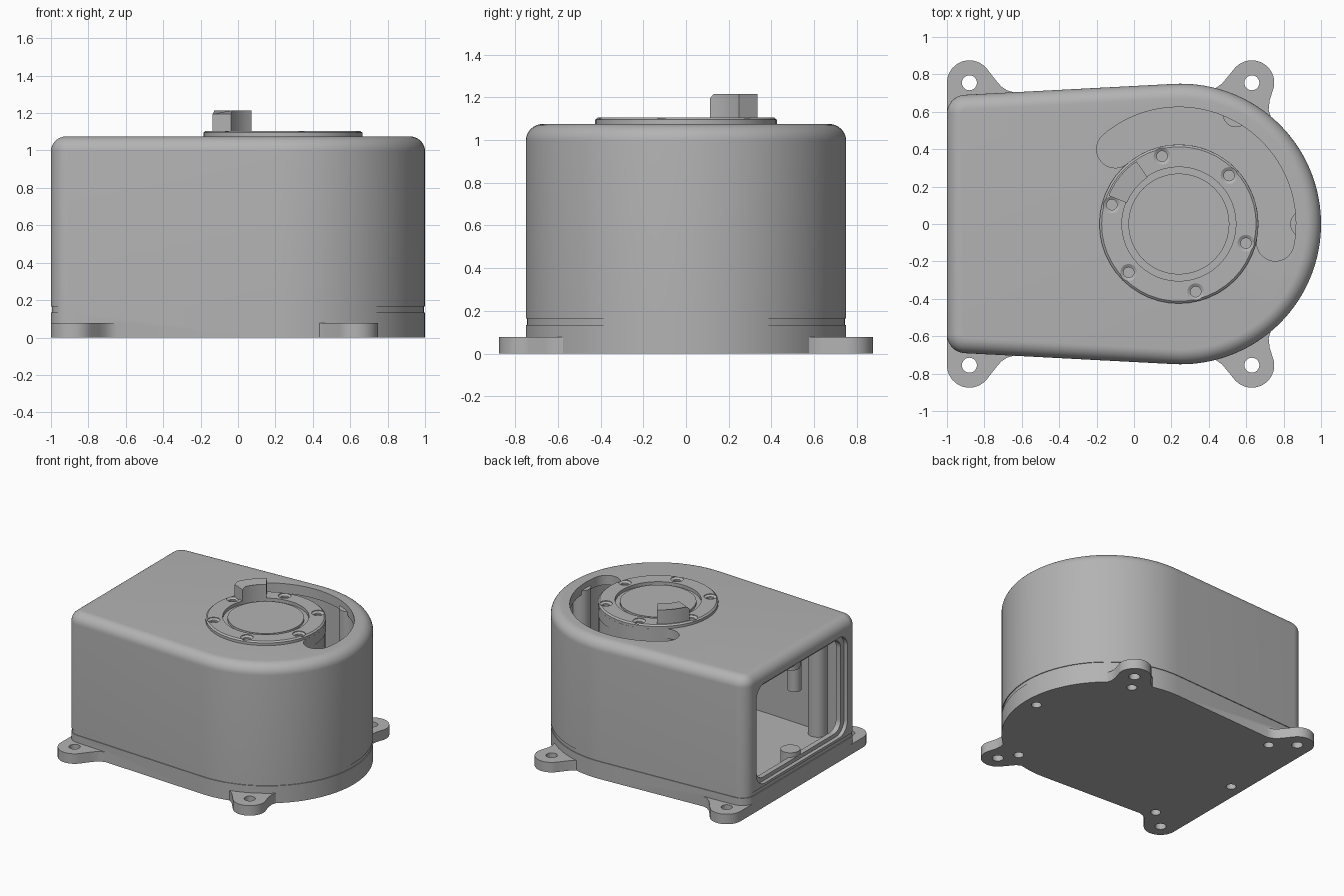
import bpy, bmesh, math
from mathutils import Vector

if "Cube" in bpy.data.objects:
    bpy.data.objects.remove(bpy.data.objects["Cube"])

grey = bpy.data.materials.new("plain_grey")
grey.diffuse_color = (0.45, 0.45, 0.45, 1)
grey.use_nodes = True
grey.node_tree.nodes["Principled BSDF"].inputs["Base Color"].default_value = grey.diffuse_color
CX = 0.24  # centre of the rotating flange


def loft(name, rings):
    """Skin a stack of equal-length point rings and cap both ends."""
    bm = bmesh.new()
    vr = [[bm.verts.new(p) for p in ring] for ring in rings]
    n = len(vr[0])
    for a, b in zip(vr, vr[1:]):
        for i in range(n):
            j = (i + 1) % n
            bm.faces.new((a[i], a[j], b[j], b[i]))
    bm.faces.new(vr[0])
    bm.faces.new(vr[-1])
    bmesh.ops.recalc_face_normals(bm, faces=bm.faces)
    me = bpy.data.meshes.new(name)
    bm.to_mesh(me)
    bm.free()
    me.materials.append(grey)
    ob = bpy.data.objects.new(name, me)
    bpy.context.collection.objects.link(ob)
    return ob


def at_z(pts, z):
    return [Vector((p[0], p[1], z)) for p in pts]


def prism(name, pts, z0, z1):
    return loft(name, [at_z(pts, z0), at_z(pts, z1)])


def arc(cx, cy, r, a0, a1, n):
    return [(cx + r * math.cos(math.radians(a0 + (a1 - a0) * i / n)),
             cy + r * math.sin(math.radians(a0 + (a1 - a0) * i / n))) for i in range(n + 1)]


def lathe(name, x, y, profile, n=48):
    return loft(name, [at_z(arc(x, y, r, 0, 360, n)[:-1], z) for r, z in profile])


def rod(name, x, y, r, z0, z1, n=32):
    return lathe(name, x, y, [(r, z0), (r, z1)], n)


def boolean(ob, other, op="DIFFERENCE"):
    m = ob.modifiers.new("bool", "BOOLEAN")
    m.object, m.operation, m.solver = other, op, "EXACT"
    bpy.context.view_layer.objects.active = ob
    bpy.ops.object.modifier_apply(modifier=m.name)
    bpy.data.objects.remove(other)


def outline(d):
    """Housing plan, inset by d: round right end, tapered sides, rounded left corners."""
    r = max(0.1 - d, 0.015)
    nx, ny = math.cos(math.radians(93)), math.sin(math.radians(93))
    x = -1 + d + r
    y = (nx * 0.25 + 0.75 - d - r - nx * x) / ny
    return (arc(0.25, 0, 0.75 - d, -93, 93, 72) + arc(x, y, r, 93, 180, 10)
            + arc(x, -y, r, 180, 267, 10))


def window(name, hy, z0, z1, r, x0, x1):
    """Rounded rectangular block running along x."""
    pts = []
    for y, z, a in ((hy - r, z1 - r, 0), (r - hy, z1 - r, 90),
                    (r - hy, z0 + r, 180), (hy - r, z0 + r, 270)):
        pts += arc(y, z, r, a, a + 90, 8)
    return loft(name, [[Vector((x, p[0], p[1])) for p in pts] for x in (x0, x1)])


# Housing shell with rounded top edge
R = 0.08
rings = [(0, 0.165)] + [(R - R * math.cos(math.radians(a)), 1.075 - R + R * math.sin(math.radians(a)))
                        for a in range(0, 91, 10)]
housing = loft("housing", [at_z(outline(d), z) for d, z in rings])
boolean(housing, prism("cavity", outline(0.07), 0.1, 1.0))

# Connector window on the left, with a shallow stepped frame
boolean(housing, window("window_step", 0.56, 0.185, 0.965, 0.1, -1.1, -0.97))
boolean(housing, window("window_hole", 0.52, 0.215, 0.935, 0.08, -1.1, -0.85))

# Curved slot through the roof
END = (-10.8, 130.4)
ends = [(CX + 0.525 * math.cos(math.radians(a)), 0.525 * math.sin(math.radians(a))) for a in END]
slot = (arc(CX, 0, 0.625, END[0], END[1], 48)
        + arc(*ends[1], 0.1, END[1], END[1] + 180, 14)[1:-1]
        + arc(CX, 0, 0.425, END[1], END[0], 48)
        + arc(*ends[0], 0.1, END[0] + 180, END[0] + 360, 14)[1:-1])
boolean(housing, prism("slot", slot, 0.9, 1.2))

# Base with a thin seam lip and a sunken floor
base = loft("base", [at_z(outline(d), z) for d, z in
                     ((0, 0), (0, 0.135), (0.006, 0.135), (0.006, 0.165))])
boolean(base, prism("floor_pocket", outline(0.07), 0.1, 0.3))

# Four mounting feet merged into the base
left_foot = arc(-0.88, 0.755, 0.12, 180, 40, 20) + [
    (-0.74, 0.77), (-0.71, 0.735), (-0.68, 0.715), (-0.63, 0.70), (-0.6, 0.66), (-0.94, 0.55), (-1, 0.55)]
right_foot = arc(0.63, 0.755, 0.12, 140, -10, 22) + [
    (0.725, 0.66), (0.72, 0.61), (0.735, 0.56), (0.5, 0.62), (0.41, 0.70), (0.43, 0.722), (0.47, 0.75)]
for side in (1, -1):
    for foot in (left_foot, right_foot):
        boolean(base, prism("foot", [(x, y * side) for x, y in foot], 0, 0.078), "UNION")
for side in (1, -1):
    for x in (-0.88, 0.63):
        boolean(base, rod("foot_hole", x, 0.755 * side, 0.04, -0.1, 0.12))

# Blind screw holes below, matching pillars inside
screws = [(0.545, 0.625), (0.545, -0.625), (-0.725, 0.625), (-0.725, -0.625), (0.905, 0), (-0.9, 0)]
parts = [housing, base]
for x, y in screws:
    boolean(base, rod("screw_hole", x, y, 0.036, -0.1, 0.085))
    k = 0.94 if abs(y) > 0.1 else 1
    if x != -0.9:
        parts.append(rod("screw_pillar", x, y * k, 0.07, 0.09, 1.03))
parts.append(rod("window_lower_boss", -0.9, 0, 0.07, 0.09, 0.25))
parts.append(rod("window_upper_boss", -0.9, 0, 0.07, 0.89, 1.03))
parts.append(rod("hanging_post", -0.6, -0.48, 0.05, 0.45, 1.03))

# Drum below the roof
parts.append(rod("drum", CX, 0, 0.42, 0.09, 1.03, 64))

# Flange with a ring groove and six countersunk holes
flange = lathe("flange", CX, 0, [
    (0.425, 1.065), (0.425, 1.095), (0.413, 1.105), (0.305, 1.105),
    (0.305, 1.08), (0.27, 1.08), (0.27, 1.097)])
for i in range(6):
    a = math.radians(44 + 60 * i)
    boolean(flange, lathe("countersink", CX + 0.373 * math.cos(a), 0.373 * math.sin(a),
                          [(0.028, 1.078), (0.028, 1.09), (0.045, 1.1), (0.045, 1.15)], 24))
parts.append(flange)

# Raised stop tab, chamfered at its far end
inner = arc(CX, 0, 0.30, 124, 158, 10)
outer = arc(CX, 0, 0.405, 158, 124, 10)
tab = prism("stop_tab", inner + outer, 1.09, 1.215)
for v in tab.data.vertices:
    ang = math.degrees(math.atan2(v.co.y, v.co.x - CX))
    if v.co.z > 1.2 and ang > 157:
        v.co.z = 1.195
parts.append(tab)

# Smooth curved sides, keep hard edges
bpy.ops.object.select_all(action="DESELECT")
for ob in parts:
    ob.select_set(True)
bpy.context.view_layer.objects.active = housing
bpy.ops.object.shade_smooth_by_angle(angle=math.radians(30))
